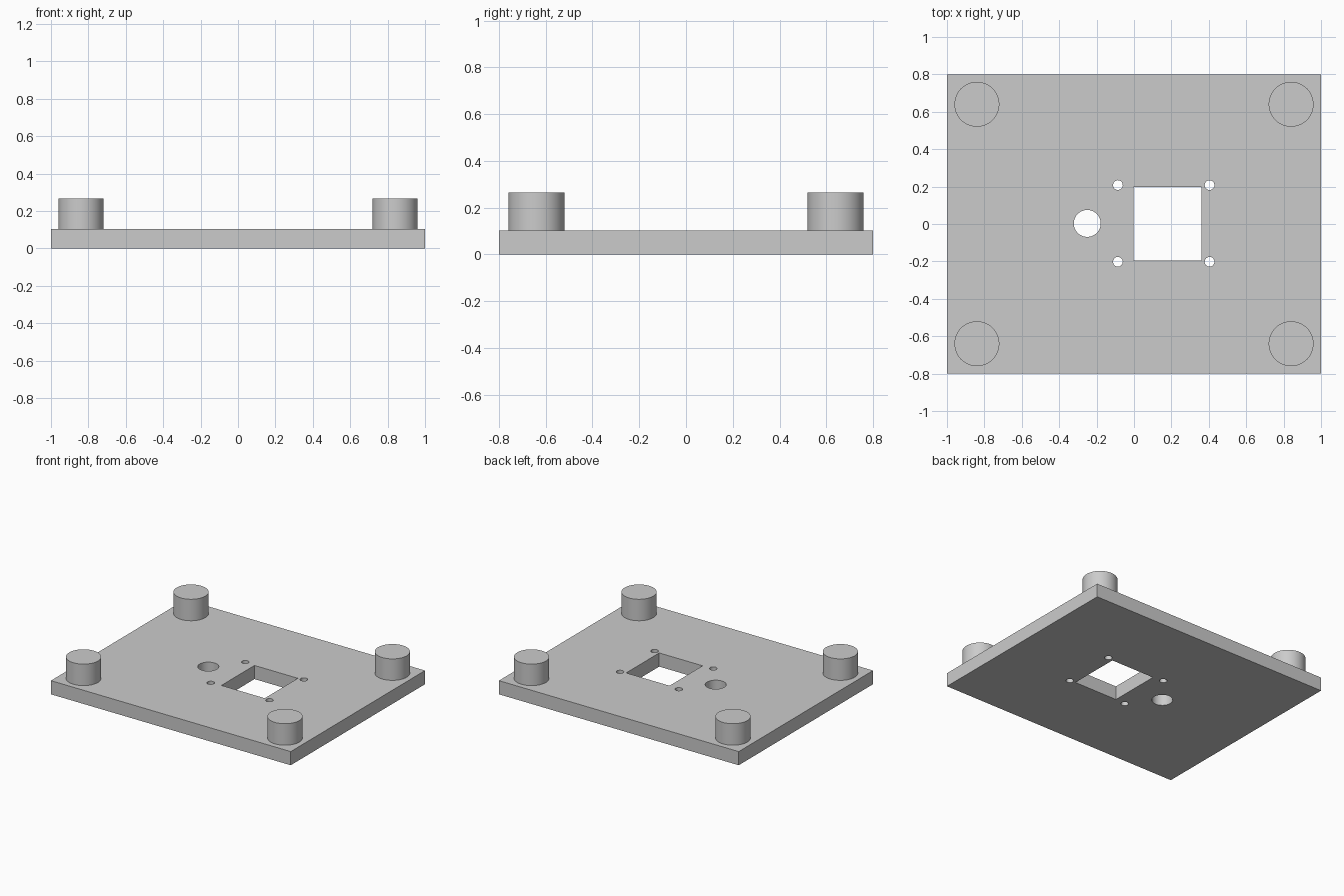
import bpy
import math

default = bpy.data.objects.get("Cube")
if default:
    bpy.data.objects.remove(default, do_unlink=True)

THICK = 0.103
PEG_TOP = 0.265

grey = bpy.data.materials.new("light_grey")
grey.use_nodes = True
colour = (0.6, 0.6, 0.6, 1.0)
grey.diffuse_color = colour
grey.node_tree.nodes["Principled BSDF"].inputs["Base Color"].default_value = colour


def box(name, x, y, z0, z1, sx, sy):
    bpy.ops.mesh.primitive_cube_add(size=1, location=(x, y, (z0 + z1) / 2))
    ob = bpy.context.object
    ob.name = name
    ob.scale = (sx, sy, z1 - z0)
    bpy.ops.object.transform_apply(location=False, rotation=False, scale=True)
    ob.data.materials.append(grey)
    return ob


def cylinder(name, x, y, z0, z1, radius, sides):
    bpy.ops.mesh.primitive_cylinder_add(
        vertices=sides, radius=radius, depth=z1 - z0, location=(x, y, (z0 + z1) / 2))
    ob = bpy.context.object
    ob.name = name
    ob.data.materials.append(grey)
    return ob


def smooth(ob):
    bpy.ops.object.select_all(action='DESELECT')
    ob.select_set(True)
    bpy.context.view_layer.objects.active = ob
    bpy.ops.object.shade_smooth_by_angle(angle=math.radians(30))


# Base plate
plate = box("base_plate", 0, 0, 0, THICK, 2, 1.6)

# Cutters: square window, round hole and four screw holes
low, high = -0.1, THICK + 0.1
cutters = [box("window_cutter", 0.179, 0.002, low, high, 0.362, 0.394),
           cylinder("round_hole_cutter", -0.25, 0.003, low, high, 0.072, 48)]
for x in (-0.086, 0.404):
    for y in (-0.202, 0.208):
        cutters.append(cylinder("screw_hole_cutter", x, y, low, high, 0.026, 32))

for cutter in cutters:
    cutter.hide_render = True
    cut = plate.modifiers.new("cut", 'BOOLEAN')
    cut.operation = 'DIFFERENCE'
    cut.solver = 'EXACT'
    cut.object = cutter
    bpy.context.view_layer.objects.active = plate
    bpy.ops.object.modifier_apply(modifier=cut.name)
    bpy.data.objects.remove(cutter, do_unlink=True)
smooth(plate)

# Corner pegs
for side, x in (("right", -0.84), ("left", 0.84)):
    for end, y in (("front", -0.64), ("back", 0.64)):
        smooth(cylinder(f"{end}_{side}_peg", x, y, THICK, PEG_TOP, 0.12, 64))
